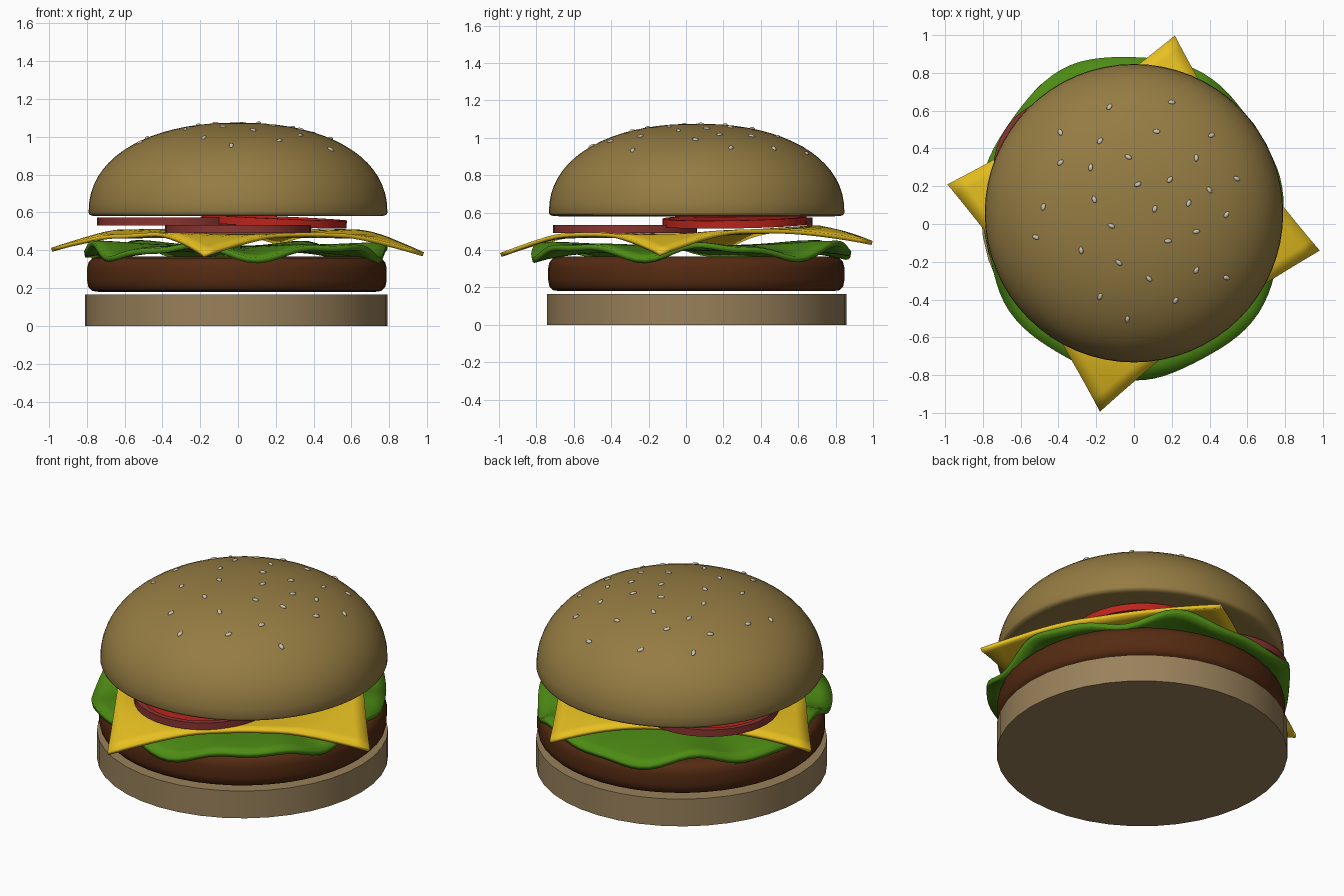
import bpy, bmesh, random
from math import sin, cos, pi, radians, hypot, atan2
from mathutils import Vector, Matrix

if "Cube" in bpy.data.objects:
    bpy.data.objects.remove(bpy.data.objects["Cube"])

random.seed(4)


def material(name, r, g, b):
    m = bpy.data.materials.new(name)
    m.diffuse_color = (r, g, b, 1)
    m.use_nodes = True
    m.node_tree.nodes["Principled BSDF"].inputs["Base Color"].default_value = m.diffuse_color
    return m


BUN = material("crust", .30, .20, .055)
CRUMB = material("crumb", .32, .22, .105)
MEAT = material("meat", .09, .024, .006)
GREEN = material("leaf_green", .075, .26, .007)
YELLOW = material("cheese_yellow", .80, .53, .015)
SKIN = material("tomato_skin", .25, .035, .03)
FLESH = material("tomato_flesh", .50, .018, .012)
SEED = material("seed_cream", .60, .55, .45)


def finish(bm, name, mats, angle=40, thickness=0):
    bmesh.ops.recalc_face_normals(bm, faces=bm.faces)
    me = bpy.data.meshes.new(name)
    bm.to_mesh(me)
    bm.free()
    ob = bpy.data.objects.new(name, me)
    bpy.context.collection.objects.link(ob)
    for m in mats:
        me.materials.append(m)
    if thickness:
        mod = ob.modifiers.new("thickness", 'SOLIDIFY')
        mod.thickness = thickness
        mod.offset = 0
    bpy.ops.object.select_all(action='DESELECT')
    ob.select_set(True)
    bpy.context.view_layer.objects.active = ob
    bpy.ops.object.shade_smooth_by_angle(angle=radians(angle))
    return ob


def lathe(name, profile, mats, loc, sides=48, angle=40, inner_radius=0):
    """Spin an (r, z) profile; faces inside inner_radius use the second material."""
    bm = bmesh.new()
    vs = [bm.verts.new((r, 0, z)) for r, z in profile]
    es = [bm.edges.new(p) for p in zip(vs, vs[1:])]
    bmesh.ops.spin(bm, geom=vs + es, axis=(0, 0, 1), cent=(0, 0, 0),
                   angle=2 * pi, steps=sides, use_duplicate=False)
    bmesh.ops.remove_doubles(bm, verts=bm.verts, dist=1e-4)
    for f in bm.faces:
        if max(hypot(v.co.x, v.co.y) for v in f.verts) < inner_radius:
            f.material_index = 1
    ob = finish(bm, name, mats, angle)
    ob.location = loc
    return ob


# Bottom bun: plain disc
lathe("bottom_bun", [(0, 0), (.80, 0), (.80, .165), (0, .165)], [CRUMB], (-.01, .057, 0), 40)

# Patty: thick disc with rounded rims
lathe("patty", [(0, .18), (.73, .18), (.765, .185), (.785, .205), (.792, .24), (.792, .305),
                (.785, .335), (.765, .358), (.73, .366), (0, .366)], [MEAT], (-.006, .055, 0))


# Top bun: dome following a slightly squared ellipse
def dome(r):
    return .6 + .475 * max(0, 1 - (r / .79) ** 2.2) ** (1 / 2.2)


BC = Vector((0, .057, 0))
prof = [(0, .58), (.72, .58), (.765, .581), (.785, .588)]
for i in range(19):
    r = .79 * cos(i / 18 * pi / 2)
    prof.append((r if i < 18 else 0, dome(r) if i else .6))
lathe("top_bun", prof, [BUN], BC, 64, 60)

# Sesame seeds on the dome, aligned to its surface
spots = [(-.13, .62), (.20, .645), (-.39, .485), (-.18, .44), (.12, .49), (.41, .47),
         (-.39, .325), (-.03, .355), (.33, .35), (-.23, .30), (.19, .235), (.545, .24),
         (.02, .21), (.40, .18), (-.21, .13), (-.48, .09), (.11, .08), (.29, .11),
         (.49, .05), (-.12, -.01), (-.52, -.07), (.33, -.04), (.18, -.09), (-.28, -.14),
         (-.08, -.205), (.33, -.245), (.49, -.285), (.08, -.29), (-.18, -.385),
         (.22, -.405), (-.035, -.505)]
bm = bmesh.new()
for x, y in spots:
    d = Vector((x, y, 0)) - BC
    r = max(d.length, .01)
    slope = (dome(r + .005) - dome(r - .005)) / .01
    n = Vector((-slope * d.x / r, -slope * d.y / r, 1)).normalized()
    mat = (Matrix.Translation((x, y, dome(r))) @ n.to_track_quat('Z', 'Y').to_matrix().to_4x4()
           @ Matrix.Rotation(random.uniform(0, pi), 4, 'Z') @ Matrix.Diagonal((.02, .012, .009, 1)))
    bmesh.ops.create_uvsphere(bm, u_segments=10, v_segments=6, radius=1, matrix=mat)
finish(bm, "sesame_seeds", [SEED], 80)


# Lettuce: disc with a wavy rim
def leaf(r, a):
    rim = .825 + .03 * cos(2 * (a - 1.75)) + .012 * sin(7 * a)
    wave = .032 * sin(6 * a + .6) + .016 * sin(11 * a + 2)
    return (-.008 + r * rim * cos(a), .04 + r * rim * sin(a),
            .41 + wave * r ** 3 - .018 * r ** 8)


bm = bmesh.new()
N, RINGS = 96, 12
rings = [[bm.verts.new(leaf(k / RINGS, 2 * pi * i / N)) for i in range(N)]
         for k in range(1, RINGS + 1)]
hub = bm.verts.new(leaf(0, 0))
for i in range(N):
    j = (i + 1) % N
    bm.faces.new((hub, rings[0][i], rings[0][j]))
    for a, b in zip(rings, rings[1:]):
        bm.faces.new((a[i], b[i], b[j], a[j]))
finish(bm, "lettuce", [GREEN], 60, .03)

# Cheese: turned square sheet with drooping corners and a raised back
corners = [Vector(c) for c in ((-.18, -.99), (.98, -.14), (.215, .995), (-.985, .21))]


def sheet(u, v):
    w = ((1 - u) * (1 - v), (1 + u) * (1 - v), (1 + u) * (1 + v), (1 - u) * (1 + v))
    p = sum((c * k / 4 for c, k in zip(corners, w)), Vector((0, 0)))
    p *= 1 - .06 * max(u * u * (1 - v * v), v * v * (1 - u * u))
    droop = max(0, (p.length - .70) / .3)
    back = max(0, p.y) * .055
    ripple = .012 * sin(5 * atan2(p.y, p.x)) * min(1, p.length) ** 2
    return (p.x, p.y, .478 + back + ripple - .095 * droop ** 1.1)


bm = bmesh.new()
G = 20
grid = [[bm.verts.new(sheet(2 * i / G - 1, 2 * j / G - 1)) for j in range(G + 1)]
        for i in range(G + 1)]
for i in range(G):
    for j in range(G):
        bm.faces.new((grid[i][j], grid[i + 1][j], grid[i + 1][j + 1], grid[i][j + 1]))
finish(bm, "cheese", [YELLOW], 50, .022)

# Tomato slices: discs with a raised skin rim
slice_profile = [(0, -.012), (.34, -.012), (.355, -.021), (.385, -.021),
                 (.385, .021), (.355, .021), (.34, .012), (0, .012)]
for name, loc, tilt, mats in (
        ("tomato_front", (0, -.325, .512), (0, 0), [SKIN, FLESH]),
        ("tomato_left", (-.36, .29, .553), (0, 0), [SKIN, FLESH]),
        ("tomato_right", (.19, .26, .553), (1, 2.5), [FLESH, FLESH])):
    ob = lathe(name, slice_profile, mats, loc, 40, 25, .345)
    ob.rotation_euler = (radians(tilt[0]), radians(tilt[1]), 0)
